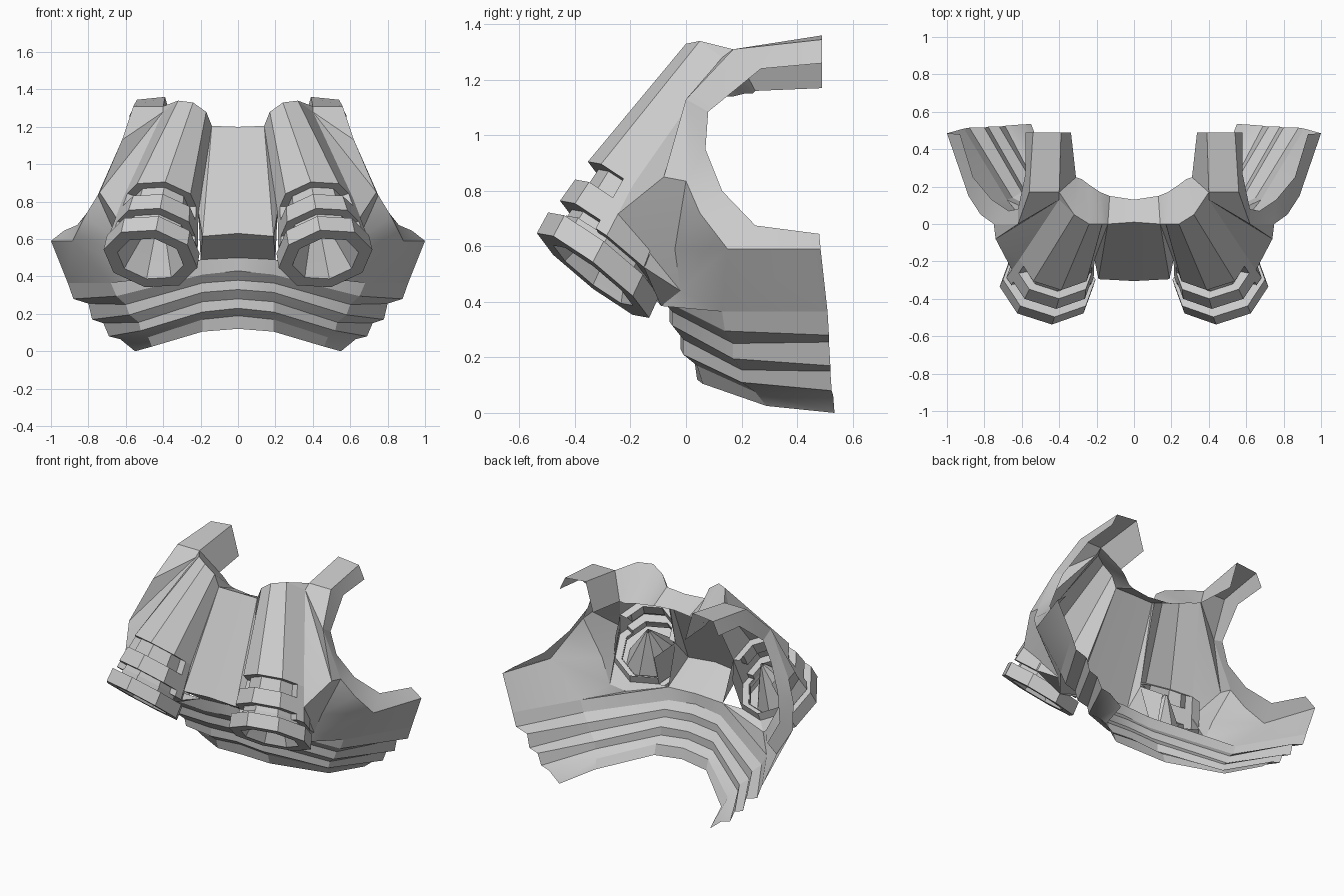
import bpy, math
from mathutils import Vector

if "Cube" in bpy.data.objects:
    bpy.data.objects.remove(bpy.data.objects["Cube"])

grey = bpy.data.materials.new("light_grey")
grey.diffuse_color = (0.6, 0.6, 0.6, 1)
grey.use_nodes = True
grey.node_tree.nodes["Principled BSDF"].inputs["Base Color"].default_value = grey.diffuse_color


def make(name, verts, faces):
    """Half of a part (x > 0), mirrored to the other side."""
    me = bpy.data.meshes.new(name)
    me.from_pydata([tuple(v) for v in verts], [], faces)
    me.materials.append(grey)
    ob = bpy.data.objects.new(name, me)
    bpy.context.collection.objects.link(ob)
    bpy.ops.object.select_all(action='DESELECT')
    ob.select_set(True)
    bpy.context.view_layer.objects.active = ob
    bpy.ops.object.mode_set(mode='EDIT')
    bpy.ops.mesh.select_all(action='SELECT')
    bpy.ops.mesh.remove_doubles(threshold=0.0005)
    bpy.ops.mesh.normals_make_consistent(inside=False)
    bpy.ops.object.mode_set(mode='OBJECT')
    bpy.ops.object.shade_smooth_by_angle(angle=math.radians(25))
    m = ob.modifiers.new("mirror", 'MIRROR')
    m.use_clip = True
    return ob


def loft(name, rows, closed=False):
    """Skin between rows holding the same number of points."""
    n = len(rows[0])
    faces = []
    for i in range(len(rows) - 1):
        for j in range(n if closed else n - 1):
            k = (j + 1) % n
            faces.append((i*n + j, i*n + k, (i+1)*n + k, (i+1)*n + j))
    return make(name, [p for r in rows for p in r], faces)


# Thruster frame: axis up, front direction, outward direction
A = Vector((-0.15, 0.61, 0.78)).normalized()
F = (Vector((0, -1, 0)) - A * A.dot(Vector((0, -1, 0)))).normalized()
S = Vector((A.z, 0, -A.x)).normalized()
C0 = Vector((0.468, -0.335, 0.495))


def radius(t):
    return 0.255 - 0.05 * t / 0.32


def oct_pt(u, t, r):
    """Point on the octagon; u counts sides outward from the front corner."""
    def corner(k):
        a = k * math.pi / 4
        return F * math.cos(a) + S * math.sin(a)
    k = math.floor(u)
    d = corner(k).lerp(corner(k + 1), u - k)
    return C0 + A * t + F * (0.2 * t) + d * r


def ring(us, t, k=1.0):
    return [oct_pt(u, t, radius(t) * k) for u in us]


full = list(range(8))
IN = 0.77

# Nozzle: inner cone, rim, lower ring and groove
loft("nozzle", [[oct_pt(u, t, r) for u in full] for t, r in
     [(0.30, 0.012), (0.03, 0.165), (0.0, 0.18), (0.0, 0.255), (0.085, 0.252),
      (0.085, 0.188), (0.115, 0.188)]], closed=True)

# Stepped front rings of the housing, as one folded skin
front = [-1.7, -1, 0, 1, 1.7]
loft("front_rings", [ring(front, t, k) for t, k in
     [(0.11, IN), (0.145, IN), (0.145, 1), (0.24, 1), (0.24, IN), (0.32, IN)]])
for name, us, top in [("housing_outer_wall", [1.7, 2, 3], 0.32),
                      ("housing_inner_wall", [-3, -2, -1.7], 0.32),
                      ("housing_back_wall", [3, 4, 5], 0.16)]:
    loft(name, [ring(us, 0.11, IN), ring(us, 0.11), ring(us, top)])
for u in (-1.7, 1.7):
    for t0, t1 in ((0.11, 0.145), (0.24, 0.32)):
        loft("groove_end", [ring([u], t, IN) + ring([u], t) for t in (t0, t1)])

# Fluted chest column above the thruster
col_top = [(0.14, 0.0, 1.205), (0.17, 0.0, 1.28), (0.24, 0.0, 1.33),
           (0.32, 0.05, 1.34), (0.40, 0.13, 1.28)]
col_u = [-2, -1, 0, 1, 2]
col_low = ring(col_u, 0.32)
loft("chest_column", [ring(col_u, 0.32, IN), col_low, col_top])

# Centre chest plate with its underside
loft("centre_plate", [
    [(0, 0.01, 1.2), (0.14, 0.0, 1.205)],
    [(0, -0.305, 0.63), (0.19, -0.295, 0.615)],
    [(0, -0.1, 0.5), (0.2, -0.1, 0.49)]])
make("plate_side", [(0.14, 0, 1.205), (0.19, -0.295, 0.615), (0.2, -0.1, 0.49),
                    col_low[0]], [(0, 1, 3), (1, 2, 3)])

# Collar flange round the neck and along the strap's inner side
loft("collar", [
    [(0, 0.01, 1.2)] + col_top[:4] + [(0.40, 0.17, 1.31), (0.39, 0.49, 1.36)],
    [(0, 0.13, 1.14), (0.13, 0.15, 1.14), (0.18, 0.17, 1.14), (0.24, 0.21, 1.15),
     (0.28, 0.24, 1.15), (0.31, 0.25, 1.16), (0.337, 0.49, 1.17)]])

# Shoulder strap
loft("shoulder_strap", [
    [(0.39, 0.49, 1.36), (0.54, 0.49, 1.345), (0.58, 0.49, 1.26)],
    [(0.40, 0.17, 1.31), (0.56, 0.17, 1.31), (0.58, 0.27, 1.24)],
    [(0.40, 0.13, 1.28), (0.62, 0.0, 1.13), (0.62, 0.08, 1.085)]])
make("strap_join", [col_top[3], (0.40, 0.17, 1.31), col_top[4]], [(0, 1, 2)])

# Armhole flange from the strap down to the hip
crease = [(0.62, 0.0, 1.13), (0.75, 0.0, 0.835), (0.82, 0.05, 0.72),
          (0.885, 0.15, 0.59), (1.0, 0.485, 0.59)]
edge = [(0.62, 0.08, 1.085), (0.67, 0.07, 0.95), (0.76, 0.13, 0.80),
        (0.86, 0.25, 0.675), (0.93, 0.48, 0.645)]
loft("armhole_flange", [crease, edge])

# Side of the chest, between column, armhole and belly
P1, H = (0.74, -0.08, 0.85), oct_pt(2, 0.2, radius(0.2))
Q, R, low = (0.64, -0.04, 0.59), (0.57, -0.02, 0.44), (0.50, -0.09, 0.385)
hip, hip_back, waist = (0.68, 0.13, 0.365), (0.91, 0.51, 0.365), (0.2, -0.1, 0.49)
make("chest_side",
     [col_top[4], crease[0], P1, col_low[4], H, crease[1], Q, crease[2], crease[3],
      R, hip, crease[4], hip_back, low, waist],
     [(0, 1, 2), (0, 2, 3), (3, 2, 4), (1, 5, 2), (4, 2, 5, 6), (5, 7, 6), (7, 8, 6),
      (6, 8, 9), (8, 10, 9), (8, 11, 12, 10), (4, 6, 9), (9, 10, 13), (13, 10, 14)])

# Closing strips between the housing and the chest
loft("housing_joint", [ring([2, 3, 4, 5], 0.11), [H, R, low, waist]])

# Stepped belly bands: rows from top to bottom, centre to back end
loft("belly_bands", [
    [(0, -.10, .50), (.20, -.10, .49), hip, hip_back],
    [(0, -.10, .43), (.19, -.09, .41), (.65, .14, .295), (.88, .515, .28)],
    [(0, -.06, .38), (.19, -.05, .365), (.60, .17, .25), (.80, .515, .255)],
    [(0, -.06, .33), (.19, -.05, .315), (.58, .17, .195), (.78, .52, .17)],
    [(0, -.02, .28), (.19, -.01, .265), (.53, .20, .155), (.72, .52, .15)],
    [(0, -.02, .23), (.19, -.01, .21), (.52, .20, .11), (.69, .525, .08)],
    [(0, .03, .19), (.19, .04, .17), (.48, .25, .075), (.63, .53, .065)],
    [(0, .04, .12), (.19, .06, .105), (.46, .29, .025), (.55, .535, .0)]])
